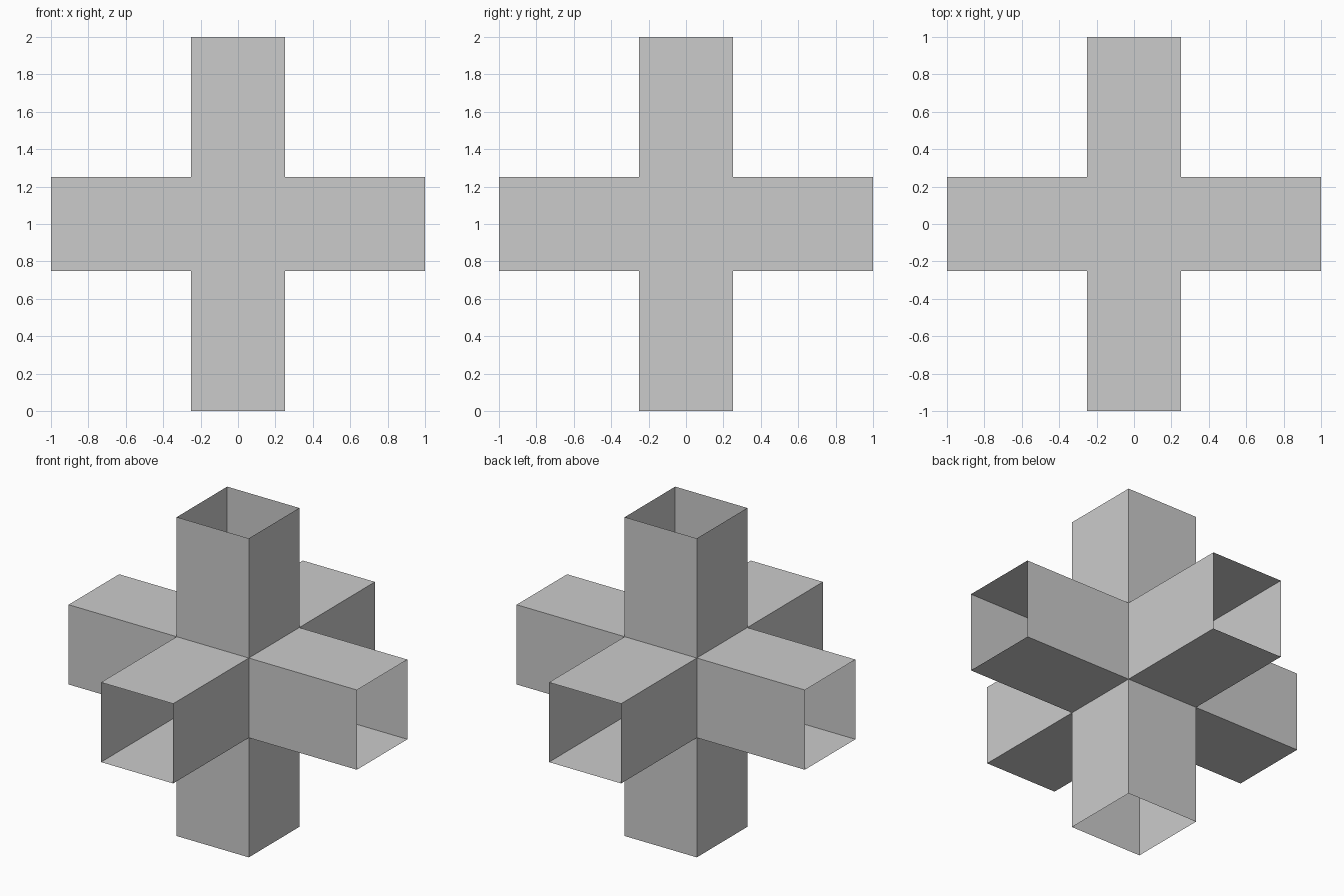
import bpy
import bmesh
from mathutils import Matrix, Vector

if "Cube" in bpy.data.objects:
    bpy.data.objects.remove(bpy.data.objects["Cube"])

HALF = 0.25      # half width of every square tube
REACH = 1.0      # distance from the centre to each open end
CENTRE = Vector((0, 0, 1))


def add_object(name, bm):
    mesh = bpy.data.meshes.new(name)
    bm.to_mesh(mesh)
    bm.free()
    obj = bpy.data.objects.new(name, mesh)
    obj.location = CENTRE
    bpy.context.collection.objects.link(obj)


def open_arm(name, direction):
    """Square tube without end caps, running outward from the core."""
    length = REACH - HALF
    bm = bmesh.new()
    bmesh.ops.create_cube(bm, size=1)
    caps = [f for f in bm.faces if abs(f.normal.z) > 0.5]
    bmesh.ops.delete(bm, geom=caps, context='FACES_ONLY')
    bmesh.ops.scale(bm, vec=(2 * HALF, 2 * HALF, length), verts=bm.verts)
    bmesh.ops.translate(bm, vec=(0, 0, HALF + length / 2), verts=bm.verts)
    turn = Vector((0, 0, 1)).rotation_difference(Vector(direction)).to_matrix()
    bmesh.ops.rotate(bm, cent=(0, 0, 0), matrix=turn, verts=bm.verts)
    add_object(name, bm)


# Central cube closing the inner end of each arm
core = bmesh.new()
bmesh.ops.create_cube(core, size=2 * HALF)
add_object("core", core)

# Six open arms
arms = {
    "right_arm": (1, 0, 0), "left_arm": (-1, 0, 0),
    "back_arm": (0, 1, 0), "front_arm": (0, -1, 0),
    "top_arm": (0, 0, 1), "bottom_arm": (0, 0, -1),
}
for arm_name, axis in arms.items():
    open_arm(arm_name, axis)
